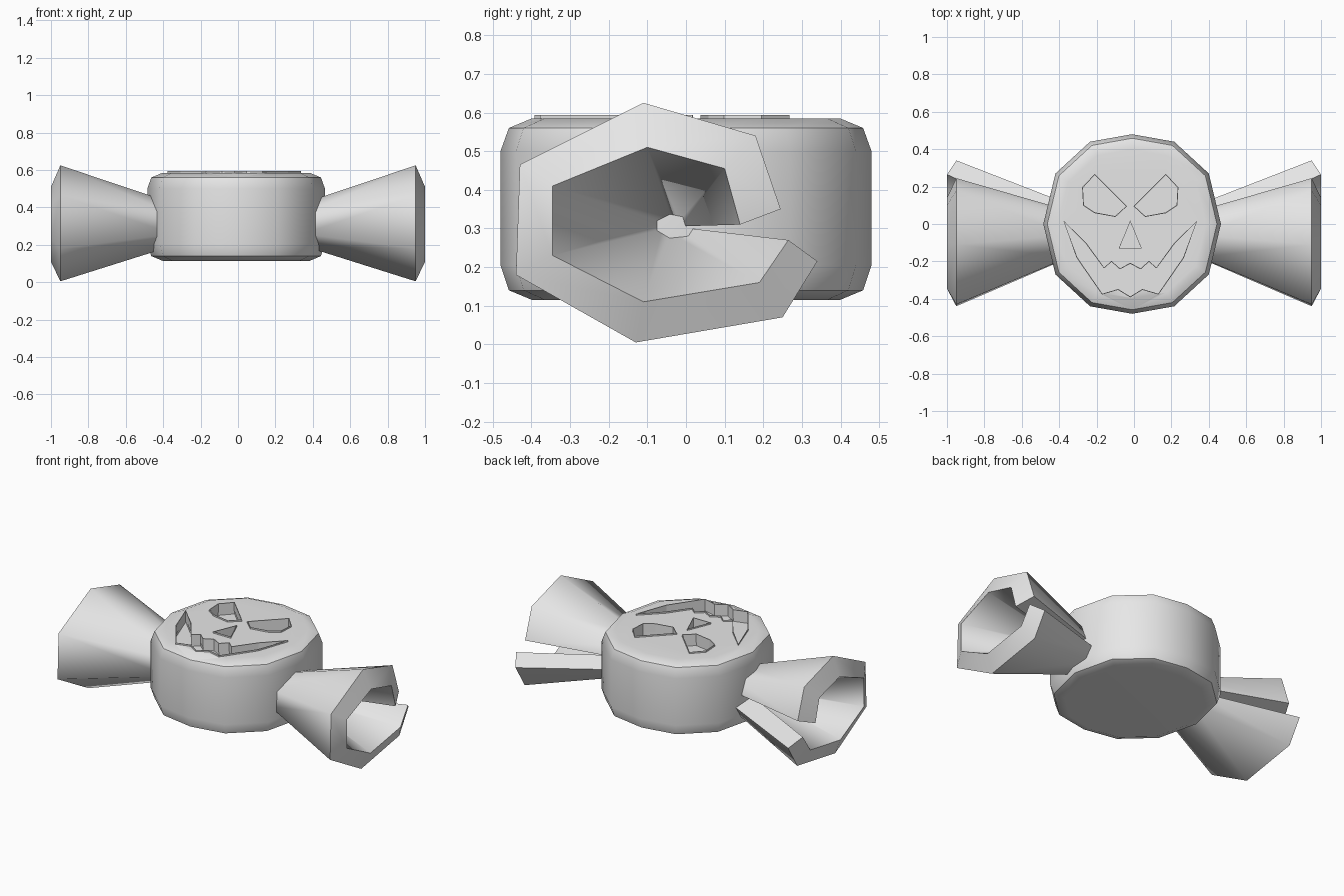
import bpy
import bmesh
import math

old = bpy.data.objects.get("Cube")
if old:
    bpy.data.objects.remove(old, do_unlink=True)

grey = bpy.data.materials.new("plain_grey")
grey.use_nodes = True
COLOUR = (0.8, 0.8, 0.8, 1)
grey.diffuse_color = COLOUR
grey.node_tree.nodes["Principled BSDF"].inputs["Base Color"].default_value = COLOUR


def make_object(name, bm, recalc=True):
    if recalc:
        bmesh.ops.recalc_face_normals(bm, faces=bm.faces)
    mesh = bpy.data.meshes.new(name)
    bm.to_mesh(mesh)
    bm.free()
    mesh.materials.append(grey)
    ob = bpy.data.objects.new(name, mesh)
    bpy.context.collection.objects.link(ob)
    return ob


def activate(ob):
    bpy.ops.object.select_all(action='DESELECT')
    ob.select_set(True)
    bpy.context.view_layer.objects.active = ob


def smooth(ob, degrees):
    activate(ob)
    bpy.ops.object.shade_smooth_by_angle(angle=math.radians(degrees))


def bridge(bm, a, b):
    n = len(a)
    for i in range(n):
        j = (i + 1) % n
        bm.faces.new((a[i], a[j], b[j], b[i]))


def ring(bm, points, z):
    return [bm.verts.new((x, y, z)) for x, y in points]


# Twelve-sided candy body with rounded rims
quadrant = [(0.475, 0), (0.41, 0.27), (0.225, 0.44)]
half = quadrant + [(0, 0.48)] + [(-x, y) for x, y in quadrant[::-1]]
outline = half + [(x, -y) for x, y in half[-2:0:-1]]
profile = [(0.83, 0.115), (0.955, 0.14), (1, 0.205),
           (1, 0.5), (0.955, 0.56), (0.83, 0.585)]
bm = bmesh.new()
rings = [ring(bm, [(x * s - 0.01, y * s) for x, y in outline], z)
         for s, z in profile]
for lower, upper in zip(rings, rings[1:]):
    bridge(bm, lower, upper)
bm.faces.new(rings[0])
bm.faces.new(rings[-1])
body = make_object("candy_body", bm)

# Carved face outlines, symmetrical about FACE_X
FACE_X = -0.02


def mirrored(points):
    return [(2 * FACE_X - x, y) for x, y in points[::-1]]


eye = [(-0.21, 0.265), (-0.275, 0.195), (-0.27, 0.1),
       (-0.21, 0.06), (-0.10, 0.04), (-0.04, 0.095)]
nose = [(-0.02, 0.015), (-0.08, -0.13), (0.04, -0.13)]
lower_lip = [(-0.375, 0.015), (-0.305, -0.18), (-0.17, -0.375), (-0.085, -0.35)]
upper_lip = [(-0.075, -0.24), (-0.12, -0.2), (-0.16, -0.235), (-0.255, -0.105)]
mouth = (lower_lip + [(FACE_X, -0.39)] + mirrored(lower_lip)
         + mirrored(upper_lip) + [(FACE_X, -0.21)] + upper_lip)
features = {"left_eye": mirrored(eye), "right_eye": eye,
            "nose": nose, "mouth": mouth}

# Cutter for the recesses
bm = bmesh.new()
for points in features.values():
    low, high = ring(bm, points, 0.52), ring(bm, points, 0.65)
    bridge(bm, low, high)
    bm.faces.new(low)
    bm.faces.new(high)
cutter = make_object("face_cutter", bm)
cutter.hide_render = True
cut = body.modifiers.new("carve", 'BOOLEAN')
cut.operation = 'DIFFERENCE'
cut.solver = 'EXACT'
cut.object = cutter
activate(body)
bpy.ops.object.modifier_apply(modifier=cut.name)
bpy.data.objects.remove(cutter, do_unlink=True)
smooth(body, 42)
body.modifiers.new("even_shading", 'WEIGHTED_NORMAL').keep_sharp = True

# Thin raised rims around the recesses
for name, points in features.items():
    bm = bmesh.new()
    bridge(bm, ring(bm, points, 0.54), ring(bm, points, 0.594))
    rim = make_object(name + "_rim", bm)
    wall = rim.modifiers.new("thickness", 'SOLIDIFY')
    wall.thickness = 0.005
    wall.offset = 0

# Flared, split wrapper end; section in (y, z), outer side then inner side
outer = [(0.245, 0.35), (0.18, 0.54), (-0.11, 0.625), (-0.43, 0.465),
         (-0.44, 0.18), (-0.13, 0.005), (0.25, 0.07), (0.34, 0.215)]
inner = [(0.265, 0.27), (0.19, 0.16), (-0.11, 0.11), (-0.345, 0.23),
         (-0.345, 0.41), (-0.10, 0.51), (0.10, 0.455), (0.14, 0.31)]
CY, CZ = -0.03, 0.305


def section(bm, points, x, scale):
    return [bm.verts.new((x, CY + (y - CY) * scale, CZ + (z - CZ) * scale))
            for y, z in points]


bm = bmesh.new()
mouth_ring = section(bm, outer, 0.95, 1) + section(bm, inner, 1.0, 1)
neck_ring = section(bm, outer, 0.35, 0.37) + section(bm, inner, 0.42, 0.1)
bridge(bm, mouth_ring, neck_ring)
last = len(mouth_ring) - 1
for loop in (mouth_ring, neck_ring):
    for i in range(len(outer) - 1):
        bm.faces.new((loop[i], loop[i + 1], loop[last - i - 1], loop[last - i]))
wrapper = make_object("wrapper_ends", bm)
smooth(wrapper, 66)
wrapper.modifiers.new("both_sides", 'MIRROR').use_axis[0] = True
